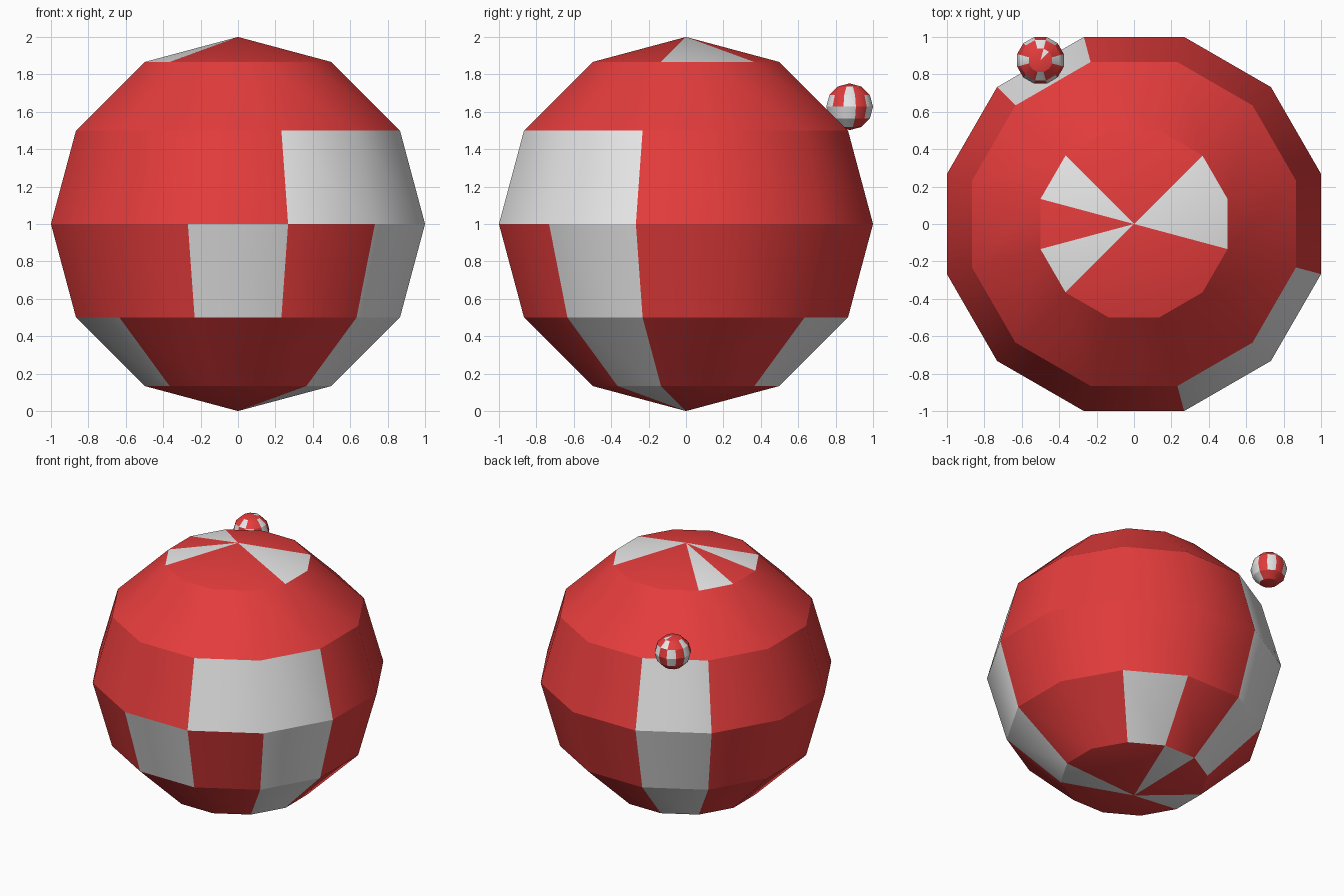
import bpy, bmesh, math
from mathutils import Matrix

if "Cube" in bpy.data.objects:
    bpy.data.objects.remove(bpy.data.objects["Cube"])

SEG, RINGS = 12, 6


def material(name, rgb):
    m = bpy.data.materials.new(name)
    m.diffuse_color = (*rgb, 1.0)
    m.use_nodes = True
    m.node_tree.nodes["Principled BSDF"].inputs["Base Color"].default_value = m.diffuse_color
    return m


red = material("red", (0.78, 0.045, 0.045))
white = material("white", (0.8, 0.8, 0.8))


def checkered_ball(name, radius, center, white_cells):
    """Faceted ball; white_cells maps row (0 = bottom) to white columns (30 degree steps from +x)."""
    bm = bmesh.new()
    bmesh.ops.create_uvsphere(bm, u_segments=SEG, v_segments=RINGS, radius=1.0)
    # Flat sides face the axes and touch the unit circle
    widen = 1 / math.cos(math.pi / SEG)
    bm.transform(Matrix.Diagonal((widen, widen, 1, 1)) @ Matrix.Rotation(math.pi / SEG, 4, "Z"))
    # Colour each cell by its row and column
    for f in bm.faces:
        c = f.calc_center_median()
        row = int((math.pi - math.acos(c.z / c.length)) / (math.pi / RINGS))
        col = round(math.atan2(c.y, c.x) / (2 * math.pi / SEG)) % SEG
        f.material_index = int(col in white_cells.get(row, ()))
    bm.transform(Matrix.Translation(center) @ Matrix.Scale(radius, 4))
    mesh = bpy.data.meshes.new(name)
    bm.to_mesh(mesh)
    bm.free()
    mesh.materials.append(red)
    mesh.materials.append(white)
    ob = bpy.data.objects.new(name, mesh)
    bpy.context.collection.objects.link(ob)
    bpy.ops.object.select_all(action="DESELECT")
    ob.select_set(True)
    bpy.context.view_layer.objects.active = ob
    bpy.ops.object.shade_smooth_by_angle(angle=math.radians(29.5))
    return ob


# Large ball
checkered_ball("large_ball", 1.0, (0, 0, 1), {
    5: (0, 1, 5, 7),
    3: (4, 10, 11),
    2: (4, 9, 11),
    1: (2, 4, 7, 11),
    0: (3, 6, 11),
})

# Small ball resting on the back left shoulder
checkered_ball("small_ball", 0.125, (-0.5, 0.875, 1.627), {
    5: (2,),
    4: (0, 3, 6, 9),
    3: (0, 2, 4, 6, 8, 10),
    2: (0, 2, 4, 6, 8, 10, 11),
    1: (0, 6, 10, 11),
})
